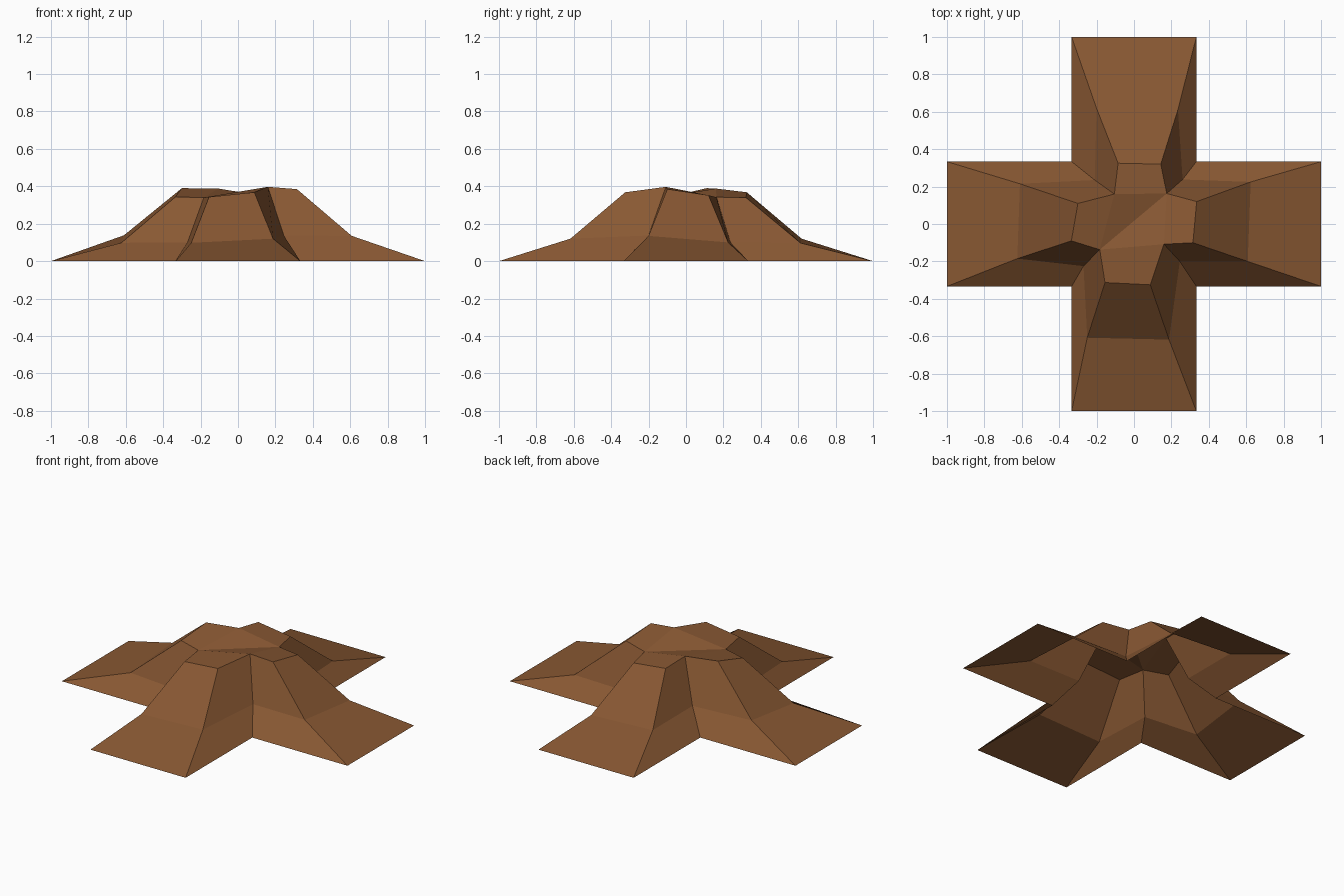
import bpy, bmesh
from mathutils import Matrix, Vector

if "Cube" in bpy.data.objects:
    bpy.data.objects.remove(bpy.data.objects["Cube"])

# One brown earth colour
earth = bpy.data.materials.new("earth brown")
earth.diffuse_color = (0.25, 0.098, 0.033, 1)
earth.use_nodes = True
earth.node_tree.nodes["Principled BSDF"].inputs["Base Color"].default_value = earth.diffuse_color

# Base outline: one arm (two end points and an inner corner) turned four times
A = 1 / 3
base = []
for q in range(4):
    turn = Matrix.Rotation(q * 1.5707963, 3, 'Z')
    base += [turn @ Vector(p) for p in ((1, -A, 0), (1, A, 0), (A, A, 0))]

# Worn, uneven contours: per arm, two end points then the next inner corner
slope = [(.608, -.20, .135), (.624, .225, .10), (.26, .238, .10),
         (.235, .612, .097), (-.20, .618, .12), (-.21, .235, .13),
         (-.61, .215, .138), (-.624, -.185, .098), (-.27, -.225, .10),
         (-.25, -.608, .098), (.187, -.618, .12), (.245, -.20, .137)]
rim = [(.315, -.10, .385), (.335, .12, .352), (.175, .163, .342),
       (.143, .32, .34), (-.085, .325, .368), (-.105, .16, .388),
       (-.30, .11, .39), (-.335, -.09, .343), (-.183, -.137, .34),
       (-.155, -.313, .343), (.087, -.325, .368), (.16, -.108, .397)]

bm = bmesh.new()
rings = [[bm.verts.new(p) for p in ring] for ring in (base, slope, rim)]

# Sloping sides between contours
for low, high in zip(rings, rings[1:]):
    for i in range(12):
        j = (i + 1) % 12
        bm.faces.new((low[i], low[j], high[j], high[i]))

# Top: four arm ledges and a centre creased from south-west to north-east
top = rings[2]
for i in range(0, 12, 3):
    bm.faces.new((top[i - 1], top[i], top[i + 1], top[i + 2]))
ne, nw, sw, se = top[2], top[5], top[8], top[11]
bm.faces.new((ne, nw, sw))
bm.faces.new((ne, sw, se))

mesh = bpy.data.meshes.new("cross_mound")
bm.to_mesh(mesh)
bm.free()
mesh.materials.append(earth)
mound = bpy.data.objects.new("cross_mound", mesh)
bpy.context.collection.objects.link(mound)
